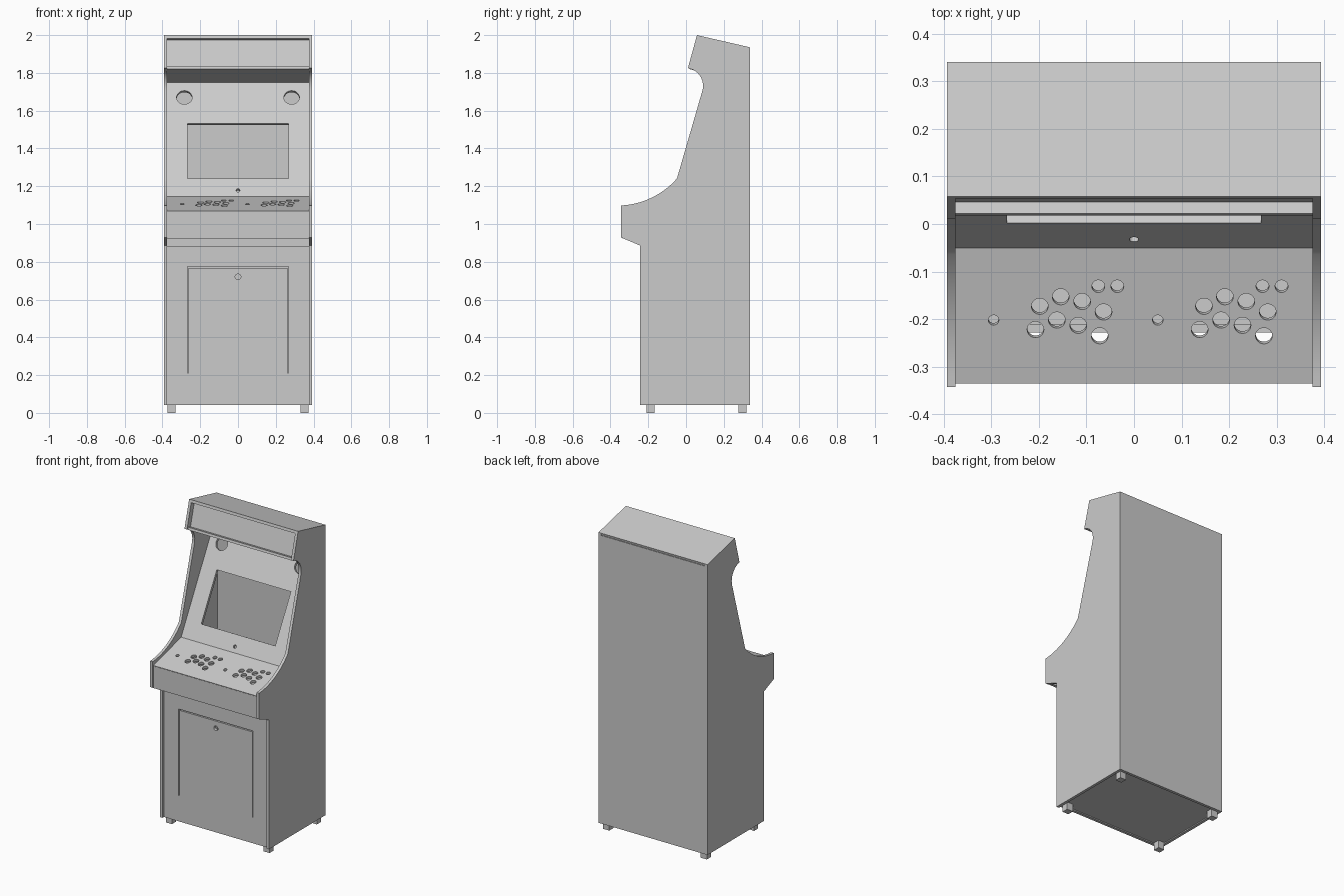
import bpy, bmesh, math
from mathutils import Vector, Matrix

if "Cube" in bpy.data.objects:
    bpy.data.objects.remove(bpy.data.objects["Cube"])

IN, OUT, T = 0.375, 0.393, 0.018   # inner / outer half width, board thickness


def prism(name, pts, x0, x1):
    """Extrude a (y, z) outline along x."""
    bm = bmesh.new()
    face = bm.faces.new([bm.verts.new((x0, y, z)) for y, z in pts])
    ext = bmesh.ops.extrude_face_region(bm, geom=[face])
    bmesh.ops.translate(bm, vec=(x1 - x0, 0, 0),
                        verts=[v for v in ext["geom"] if isinstance(v, bmesh.types.BMVert)])
    bmesh.ops.recalc_face_normals(bm, faces=bm.faces)
    return finish(name, bm)


def finish(name, bm):
    me = bpy.data.meshes.new(name)
    bm.to_mesh(me)
    bm.free()
    ob = bpy.data.objects.new(name, me)
    bpy.context.collection.objects.link(ob)
    return ob


def normal(a, b):
    d = (Vector(b) - Vector(a)).normalized()
    return Vector((d.y, -d.x))


def slab(name, a, b, t=T, w=IN):
    """Board whose outer face runs from a to b, thickened to the right of a->b."""
    a, b, n = Vector(a), Vector(b), normal(a, b) * t
    return prism(name, [a, b, b + n, a + n], -w, w)


def hole(x, y, z, r, n):
    """Round cutter along the board normal n (y, z)."""
    bm = bmesh.new()
    rot = Vector((0, n.x, n.y)).to_track_quat('Z', 'Y').to_matrix().to_4x4()
    bmesh.ops.create_cone(bm, cap_ends=True, segments=32, radius1=r, radius2=r,
                          depth=0.1, matrix=Matrix.Translation((x, y, z)) @ rot)
    return finish("cutter", bm)


def cut(ob, cutters):
    for c in cutters:
        m = ob.modifiers.new("cut", 'BOOLEAN')
        m.operation, m.solver, m.object = 'DIFFERENCE', 'EXACT', c
    dg = bpy.context.evaluated_depsgraph_get()
    me = bpy.data.meshes.new_from_object(ob.evaluated_get(dg))
    ob.modifiers.clear()
    ob.data = me
    for c in cutters:
        bpy.data.objects.remove(c)


def arc(a, b, sag, steps=14):
    """Points from a to b on an arc bulging right of a->b by sag."""
    a, b = Vector(a), Vector(b)
    half = (b - a).length / 2
    r = (half * half + sag * sag) / (2 * sag)
    n, d = normal(a, b), (b - a).normalized()
    centre = (a + b) / 2 - n * (r - sag)
    th = math.asin(half / r)
    return [centre + n * r * math.cos(t) + d * r * math.sin(t)
            for t in (-th + 2 * th * i / steps for i in range(steps + 1))]


# side boards
outline = [(0.34, 1.935), (0.34, 0.042), (-0.243, 0.042), (-0.243, 0.886), (-0.343, 0.928)]
outline += arc((-0.343, 1.098), (-0.048, 1.241), 0.033)
outline += arc((0.085, 1.70), (0.01, 1.825), 0.034)
outline += [(0.058, 2.0)]
prism("side_left", outline, -OUT, -IN)
prism("side_right", outline, IN, OUT)

# shell boards
slab("top_panel", (0.058, 2.0), (0.34, 1.935))
slab("back_panel", (0.34, 0.042), (0.34, 1.92), -T)
slab("bottom_panel", (-0.21, 0.065), (0.322, 0.065), 0.016)
slab("marquee_panel", (0.045, 1.825), (0.089, 1.985), 0.006)
slab("marquee_underside", (0.018, 1.82), (0.282, 1.75), -0.016)
slab("control_front", (-0.335, 0.923), (-0.335, 1.066))

# screen bezel with screen opening, speaker holes and lock hole
A, B = Vector((-0.05, 1.146)), Vector((0.282, 1.75))
bezel = slab("screen_bezel", A, B)
nb = normal(A, B)


def on_bezel(z):
    return A.lerp(B, (z - A.y) / (B.y - A.y))


lo, hi = on_bezel(1.241), on_bezel(1.533)
cutters = [prism("cutter", [lo - nb * .05, hi - nb * .05, hi + nb * .05, lo + nb * .05], -0.267, 0.267)]
for x, z, r in ((-0.284, 1.67, 0.041), (0.284, 1.67, 0.041), (0, 1.178, 0.010)):
    p = on_bezel(z)
    cutters.append(hole(x, p.x, p.y, r, nb))
cut(bezel, cutters)

# control panel with two sets of button holes
A2, B2 = Vector((-0.335, 1.07)), Vector((-0.05, 1.146))
control = slab("control_panel", A2, B2)
buttons = [(-0.295, -0.202, 0.011), (-0.075, -0.131, 0.0135), (-0.035, -0.131, 0.0135)]
buttons += [(x, y, 0.0175) for x, y in (
    (-0.207, -0.222), (-0.198, -0.173), (-0.162, -0.202), (-0.154, -0.153),
    (-0.117, -0.213), (-0.109, -0.163), (-0.072, -0.235), (-0.064, -0.185))]
cutters = []
for shift in (0, 0.345):
    for x, y, r in buttons:
        z = A2.lerp(B2, (y - A2.x) / (B2.x - A2.x)).y
        cutters.append(hole(x + shift, y, z, r, normal(A2, B2)))
cut(control, cutters)

# lower front board with door slits and lock hole
front = slab("lower_front", (-0.228, 0.042), (-0.228, 0.882))


def slit(x0, x1, z0, z1):
    return prism("cutter", [(-0.3, z0), (-0.3, z1), (-0.15, z1), (-0.15, z0)], x0, x1)


cut(front, [slit(-0.268, 0.268, 0.767, 0.774), slit(-0.268, -0.263, 0.21, 0.77),
            slit(0.263, 0.268, 0.21, 0.77), hole(0, -0.22, 0.72, 0.015, Vector((1, 0)))])

# feet
for sx in (-1, 1):
    for y in (-0.21, 0.278):
        prism("foot", [(y, 0), (y + 0.042, 0), (y + 0.042, 0.049), (y, 0.049)], sx * 0.33, sx * 0.374)

# smooth the curved edges only
for ob in bpy.context.collection.objects:
    ob.select_set(True)
    bpy.context.view_layer.objects.active = ob
bpy.ops.object.shade_smooth_by_angle(angle=math.radians(30))
